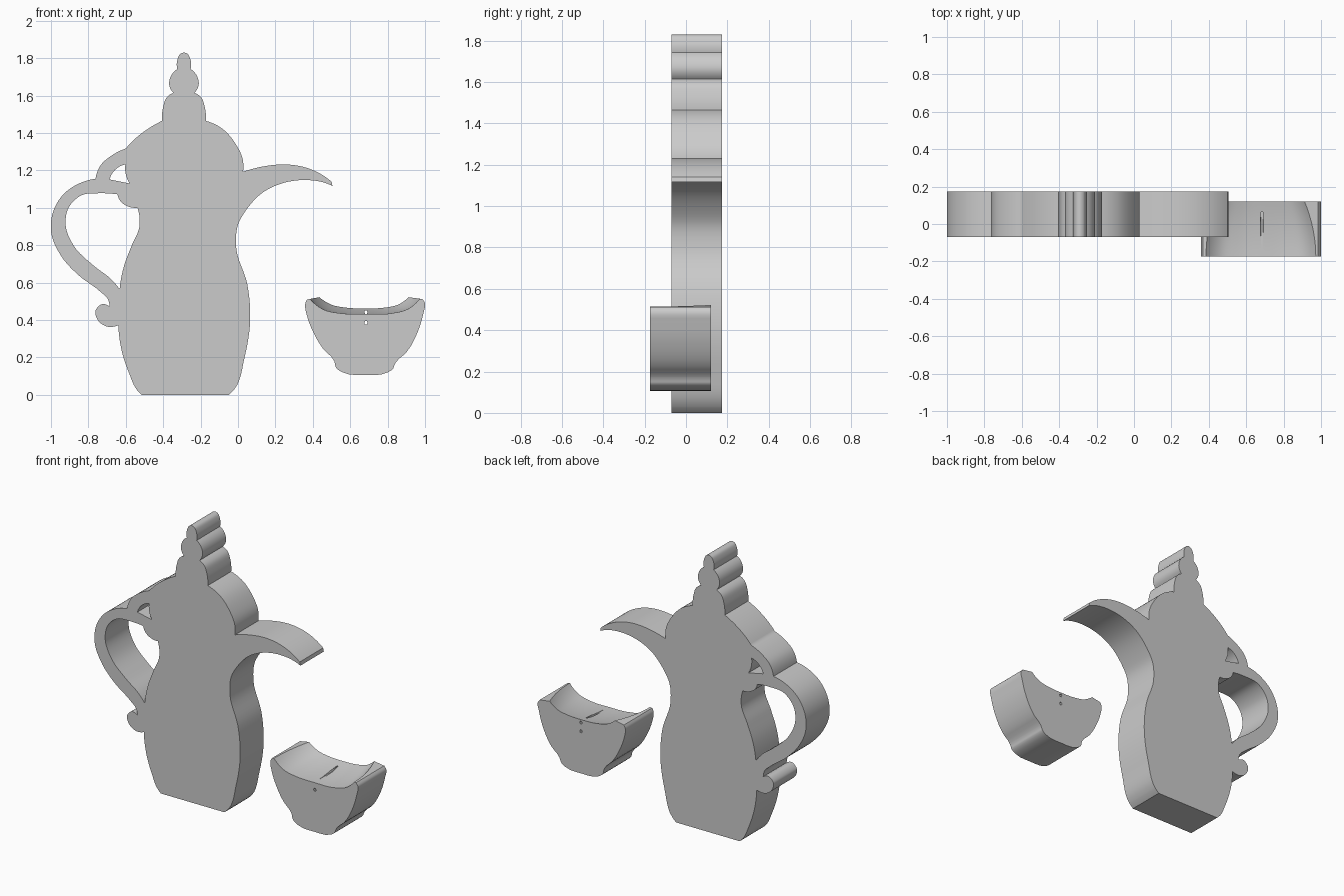
import bpy
import bmesh
import math
from mathutils import Vector
from mathutils.geometry import interpolate_bezier

cube = bpy.data.objects.get("Cube")
if cube:
    bpy.data.objects.remove(cube, do_unlink=True)

# Single colour
grey = bpy.data.materials.new("plain grey")
grey.use_nodes = True
colour = (0.6, 0.6, 0.6, 1)
grey.diffuse_color = colour
for node in grey.node_tree.nodes:
    if node.type == 'BSDF_PRINCIPLED':
        node.inputs["Base Color"].default_value = colour


def smooth(points, steps=7):
    """Smooth path through the points, weighted by their spacing."""
    pts = [Vector(p) for p in points]
    gaps = [(b - a).length for a, b in zip(pts, pts[1:])]
    slopes = [(b - a) / g for a, b, g in zip(pts, pts[1:], gaps)]
    inner = [(slopes[i] * gaps[i + 1] + slopes[i + 1] * gaps[i])
             / (gaps[i] + gaps[i + 1]) for i in range(len(gaps) - 1)]
    first = 2 * slopes[0] - inner[0] if inner else slopes[0]
    last = 2 * slopes[-1] - inner[-1] if inner else slopes[-1]
    tangents = [first] + inner + [last]
    path = [pts[0]]
    for i, gap in enumerate(gaps):
        a, b = pts[i], pts[i + 1]
        path += interpolate_bezier(a, a + tangents[i] * gap / 3,
                                   b - tangents[i + 1] * gap / 3, b, steps)[1:]
    return path


def closed_loop(parts):
    """Each part starts at a sharp corner and runs on to the next part's corner."""
    loop = []
    for part, following in zip(parts, parts[1:] + parts[:1]):
        loop += smooth(part + following[:1])[:-1]
    return loop


def finish(name, mesh):
    bm = bmesh.new()
    bm.from_mesh(mesh)
    bmesh.ops.remove_doubles(bm, verts=bm.verts, dist=0.0002)
    bmesh.ops.recalc_face_normals(bm, faces=bm.faces)
    bm.to_mesh(mesh)
    bm.free()
    mesh.materials.clear()
    mesh.materials.append(grey)
    mesh.shade_smooth()
    mesh.set_sharp_from_angle(angle=math.radians(30))
    mesh.name = name
    obj = bpy.data.objects.new(name, mesh)
    bpy.context.collection.objects.link(obj)
    return obj


def evaluated_mesh(obj):
    graph = bpy.context.evaluated_depsgraph_get()
    return bpy.data.meshes.new_from_object(obj.evaluated_get(graph))


def slab(name, loops, front, back):
    """Filled outline with holes, given thickness along y."""
    curve = bpy.data.curves.new(name, 'CURVE')
    curve.dimensions = '2D'
    curve.fill_mode = 'BOTH'
    curve.extrude = (back - front) / 2
    for loop in loops:
        spline = curve.splines.new('POLY')
        spline.points.add(len(loop) - 1)
        for point, p in zip(spline.points, loop):
            point.co = (p.x, p.y, 0, 1)
        spline.use_cyclic_u = True
    helper = bpy.data.objects.new("outline_helper", curve)
    bpy.context.collection.objects.link(helper)
    mesh = evaluated_mesh(helper)
    bpy.data.objects.remove(helper, do_unlink=True)
    for v in mesh.vertices:
        x, z, depth = v.co
        v.co = (x, (front + back) / 2 - depth, z)
    return finish(name, mesh)


# Coffee pot outline, anticlockwise from the base
base = [(-.515, 0)]
body_right = [(-.05, 0), (-.02, .03), (.035, .2), (.065, .4), (.05, .59), (-.01, .79)]
body_right += [(0, .91), (.045, .99), (.13, 1.08), (.25, 1.135), (.38, 1.148), (.46, 1.135)]
spout_tip = [(.505, 1.117)]
spout_top = [(.5, 1.14), (.435, 1.185), (.345, 1.22), (.25, 1.232), (.14, 1.222)]
shoulder_right = [(.027, 1.193), (.025, 1.26), (-.015, 1.345), (-.08, 1.42)]

# Finial, mirrored about its own axis
axis = -.289


def flip(p):
    return (2 * axis - p[0], p[1])


tier = [(-.172, 1.465), (-.178, 1.54), (-.197, 1.59)]
bead = [(-.232, 1.615), (-.21, 1.66), (-.217, 1.7)]
knob = [(-.253, 1.742), (-.255, 1.795), (-.27, 1.823), (axis, 1.83)]
knob += [flip(p) for p in reversed(knob[1:-1])]
finial = [tier, bead, knob]
for part, above in ((bead, knob), (tier, bead)):
    finial.append([flip(above[0])] + [flip(p) for p in reversed(part[1:])])

shoulder_left = [flip(tier[0]), (-.485, 1.42), (-.555, 1.365)]
handle_bridge = [(-.6, 1.317), (-.675, 1.28), (-.735, 1.227)]
handle_outer = [(-.762, 1.155), (-.85, 1.13), (-.94, 1.065), (-.99, .975), (-1, .875)]
handle_outer += [(-.944, .74), (-.853, .64), (-.74, .555), (-.695, .51)]
handle_curl = [(-.687, .473), (-.725, .485), (-.762, .45), (-.75, .4), (-.703, .366)]
body_left = [(-.64, .372), (-.617, .217), (-.58, .11), (-.543, .03)]
outline = [base, body_right, spout_tip, spout_top, shoulder_right, *finial, shoulder_left,
           handle_bridge, handle_outer, handle_curl, body_left]

# Openings in the handle
grip_body_side = [(-.633, .565), (-.612, .68), (-.57, .795), (-.527, .9)]
grip_bracket = [(-.537, 1), (-.59, 1.008), (-.628, 1.035)]
grip_inner = [(-.644, 1.072), (-.74, 1.078), (-.837, 1.067), (-.906, 1), (-.922, .91)]
grip_inner += [(-.88, .8), (-.767, .687), (-.677, .617)]
grip = [grip_body_side, grip_bracket, grip_inner]
gap = [[(-.602, 1.233), (-.602, 1.19)], [(-.58, 1.13)], [(-.687, 1.152), (-.66, 1.2)]]

slab("coffee_pot", [closed_loop(p) for p in (outline, grip, gap)], -.07, .175)

# Cup: constant outside, with a scooped top that narrows towards the back
cup_front, cup_back = -.175, .12
cup_right = [(.985, .512), (1, .49), (.992, .44), (.96, .334), (.9, .227), (.845, .175)]
cup_foot = [(.837, .16), (.83, .142), (.8, .12), (.68, .107), (.56, .12), (.523, .147)]
cup_left = [(.515, .18), (.452, .25), (.4, .34), (.367, .43), (.36, .49), (.37, .51)]
outside = smooth(cup_right + cup_foot + cup_left, 4)
scoop_front = smooth([(.385, .513), (.46, .455), (.55, .436), (.68, .432), (.82, .436),
                      (.91, .46), (.972, .514)])
scoop_back = smooth([(.435, .522), (.5, .482), (.58, .466), (.68, .462), (.78, .466),
                     (.855, .482), (.912, .522)])

bm = bmesh.new()
rings = []
count = 10
for i in range(count + 1):
    t = i / count
    y = cup_front + (cup_back - cup_front) * t
    ring = outside + [a.lerp(b, t * t) for a, b in zip(scoop_front, scoop_back)]
    rings.append([bm.verts.new((p.x, y, p.y)) for p in ring])
for near, far in zip(rings, rings[1:]):
    for i in range(len(near)):
        bm.faces.new((near[i - 1], near[i], far[i], far[i - 1]))
bm.faces.new(rings[0])
bm.faces.new(rings[-1])
cup_mesh = bpy.data.meshes.new("cup")
bm.to_mesh(cup_mesh)
bm.free()
blank = finish("cup_blank", cup_mesh)

# Two pinholes through the cup
cutters = []
for z in (.385, .442):
    diamond = [Vector((.684 + .009 * math.cos(a), z + .011 * math.sin(a)))
               for a in (math.tau * k / 6 for k in range(6))]
    cutter = slab("pinhole_cutter", [diamond], -.3, .3)
    cutter.hide_render = True
    cutters.append(cutter)
    cut = blank.modifiers.new("pinhole", 'BOOLEAN')
    cut.operation = 'DIFFERENCE'
    cut.solver = 'EXACT'
    cut.object = cutter
cup = finish("cup", evaluated_mesh(blank))
for helper in cutters + [blank]:
    bpy.data.objects.remove(helper, do_unlink=True)
